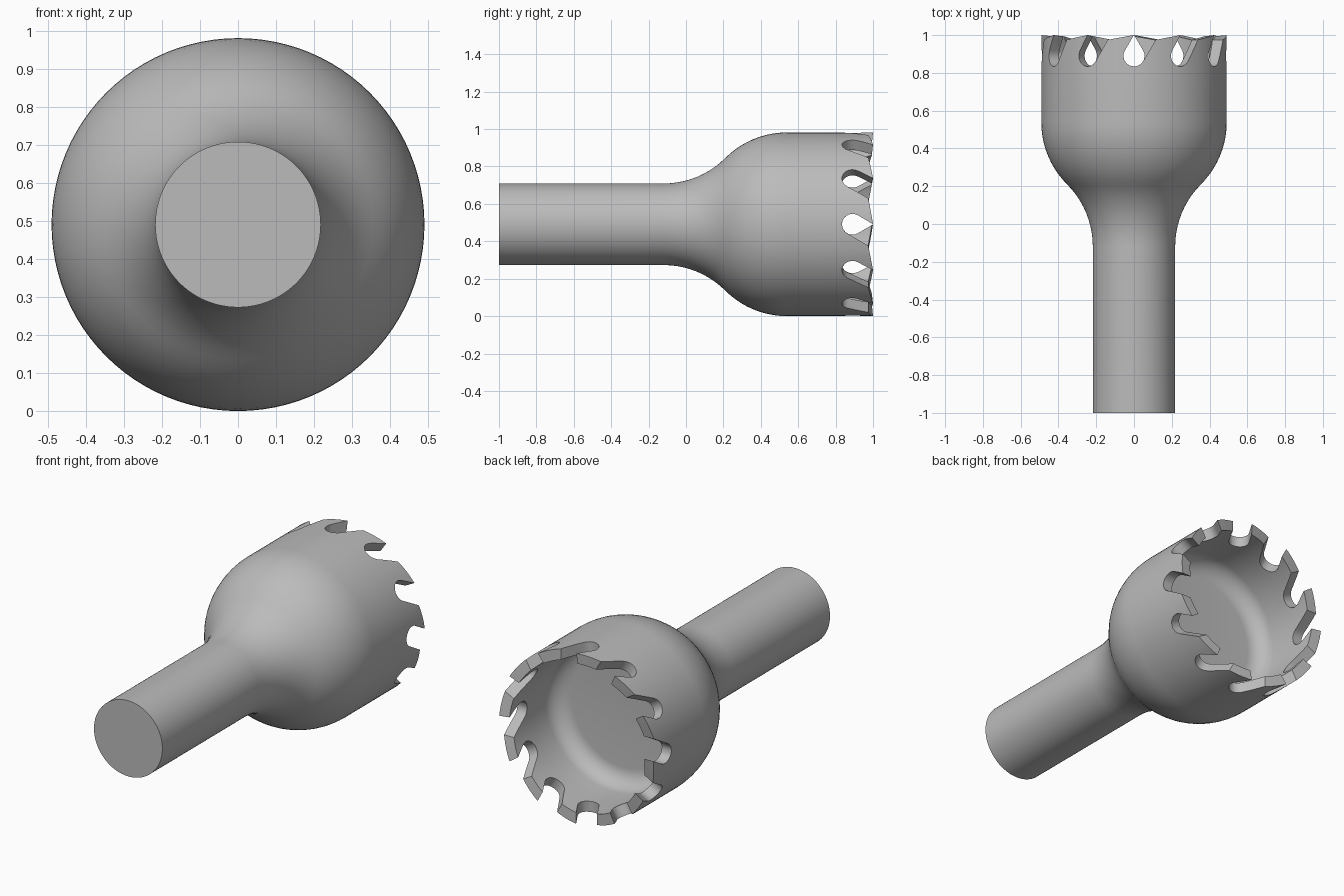
import bpy
import bmesh
from math import sin, cos, pi, radians
from mathutils import Vector

if "Cube" in bpy.data.objects:
    bpy.data.objects.remove(bpy.data.objects["Cube"], do_unlink=True)

R_HEAD, R_SHAFT, R_BORE = 0.491, 0.218, 0.43
CENTRE = Vector((0, 0, R_HEAD))
TEETH = 12

steel = bpy.data.materials.new("grey_steel")
steel.use_nodes = True
GREY = (0.5, 0.5, 0.5, 1)
steel.diffuse_color = GREY
steel.node_tree.nodes["Principled BSDF"].inputs["Base Color"].default_value = GREY


def make_object(name, bm):
    bmesh.ops.recalc_face_normals(bm, faces=bm.faces[:])
    mesh = bpy.data.meshes.new(name)
    bm.to_mesh(mesh)
    bm.free()
    mesh.materials.append(steel)
    obj = bpy.data.objects.new(name, mesh)
    bpy.context.collection.objects.link(obj)
    return obj


def arc(cy, cr, radius, start, end, steps):
    """Points (y, r) along an arc, angles in degrees."""
    angles = [radians(start + (end - start) * i / steps) for i in range(steps + 1)]
    return [(cy + radius * cos(a), cr + radius * sin(a)) for a in angles]


# Half section (y, r): shaft, S-shaped shoulder, cup wall, rounded cup floor
sweep = (R_HEAD - R_SHAFT) / (2 - 2 * cos(pi / 4))
shoulder_mid = 0.21
run = sweep * sin(pi / 4)
profile = [(-1, 0), (-1, R_SHAFT)]
profile += arc(shoulder_mid - run, R_SHAFT + sweep, sweep, -90, -45, 10)
profile += arc(shoulder_mid + run, R_HEAD - sweep, sweep, 135, 90, 10)[1:]
profile += [(0.8, R_HEAD), (1, R_HEAD), (1, R_BORE), (0.8, R_BORE)]
profile += arc(0.67, R_BORE - 0.1, 0.1, 90, 180, 8)
profile += [(0.57, 0)]

bm = bmesh.new()
verts = [bm.verts.new(CENTRE + Vector((r, y, 0))) for y, r in profile]
edges = [bm.edges.new(pair) for pair in zip(verts, verts[1:])]
bmesh.ops.spin(bm, geom=verts + edges, cent=CENTRE, axis=(0, 1, 0),
               angle=2 * pi, steps=96)
bmesh.ops.remove_doubles(bm, verts=bm.verts[:], dist=0.0005)
cutter_body = make_object("hole_cutter_body", bm)

# Slanted round-bottomed gullet plus the relief slope up to the next tooth (tangent, y)
gullet = arc(0, 0.89, 0.056, 30, -150, 10)
gullet = gullet + [(-0.115, 0.975), (-0.245, 1.0), (-0.27, 1.005),
                   (-0.27, 1.1), (-0.058, 1.1)]


def tooth_cutter(angle):
    radial = Vector((cos(angle), 0, sin(angle)))
    tangent = Vector((-sin(angle), 0, cos(angle)))
    bm = bmesh.new()
    ring = [bm.verts.new(CENTRE + radial * 0.3 + tangent * t + Vector((0, y, 0)))
            for t, y in gullet]
    face = bm.faces.new(ring)
    out = bmesh.ops.extrude_face_region(bm, geom=[face])["geom"]
    moved = [v for v in out if isinstance(v, bmesh.types.BMVert)]
    bmesh.ops.translate(bm, verts=moved, vec=radial * 0.3)
    obj = make_object("gullet_cutter", bm)
    obj.hide_render = True
    return obj


# Cut the ring of saw teeth
bpy.context.view_layer.objects.active = cutter_body
for i in range(TEETH):
    tool = tooth_cutter(2 * pi * i / TEETH)
    cut = cutter_body.modifiers.new("gullet", "BOOLEAN")
    cut.operation = "DIFFERENCE"
    cut.solver = "EXACT"
    cut.object = tool
    bpy.ops.object.modifier_apply(modifier=cut.name)
    bpy.data.objects.remove(tool, do_unlink=True)

# Smooth turned surfaces, crisp edges
for obj in bpy.context.selected_objects:
    obj.select_set(False)
cutter_body.select_set(True)
bpy.ops.object.shade_smooth_by_angle(angle=radians(30))
